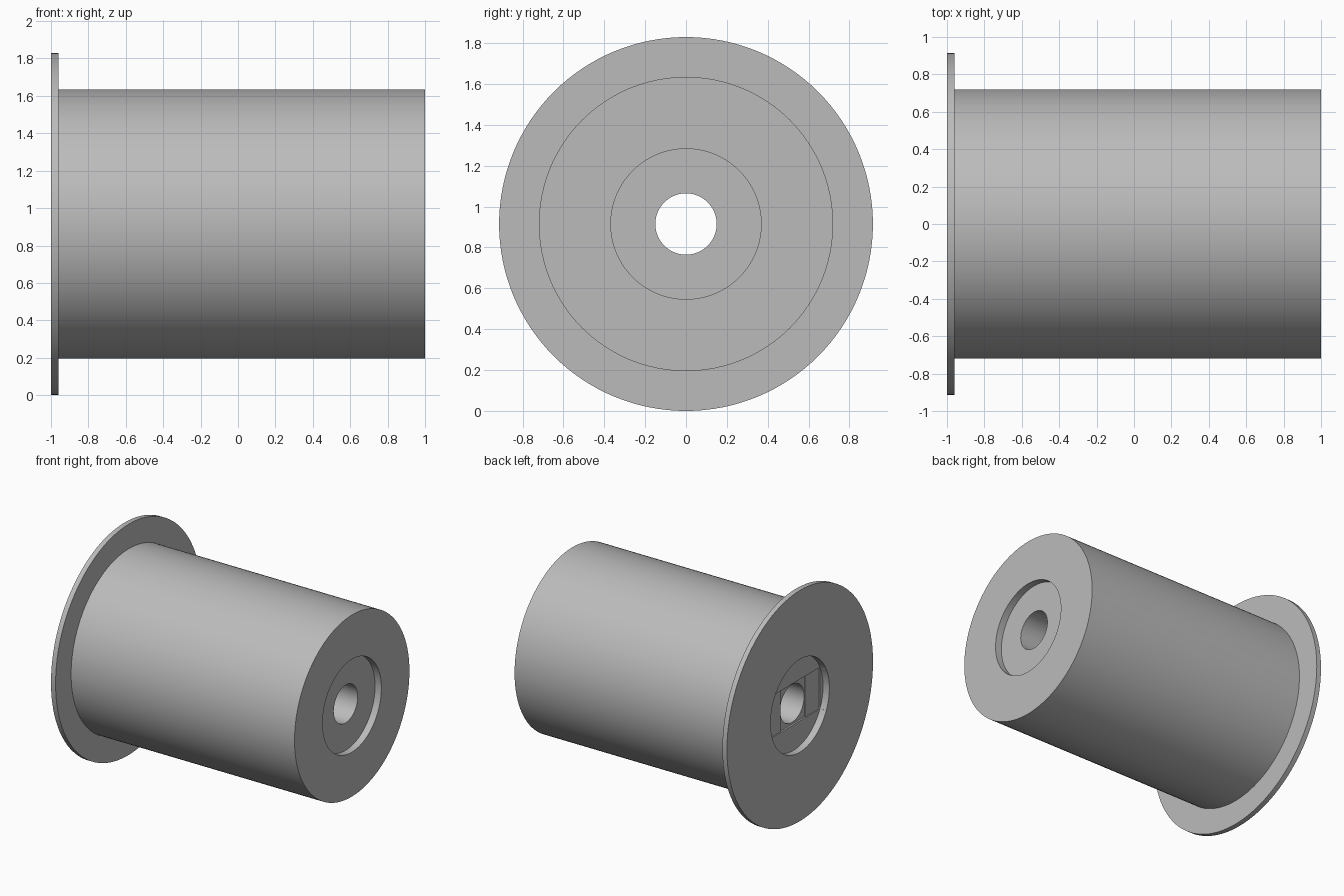
import bpy, bmesh, math
from mathutils import Vector, Matrix

if "Cube" in bpy.data.objects:
    bpy.data.objects.remove(bpy.data.objects["Cube"])

CENTRE_Z = 0.915
grey = bpy.data.materials.new("plain grey")
grey.diffuse_color = (0.5, 0.5, 0.5, 1)
grey.use_nodes = True
grey.node_tree.nodes["Principled BSDF"].inputs["Base Color"].default_value = grey.diffuse_color


def lathe(name, profile, steps=128):
    """Revolve a closed (x, radius) profile around the x axis."""
    bm = bmesh.new()
    ring = [bm.verts.new((x, 0, r)) for x, r in profile]
    edges = [bm.edges.new((ring[i], ring[(i + 1) % len(ring)])) for i in range(len(ring))]
    bmesh.ops.spin(bm, geom=ring + edges, cent=(0, 0, 0), axis=(1, 0, 0),
                   angle=math.tau, steps=steps, use_duplicate=False)
    bmesh.ops.remove_doubles(bm, verts=bm.verts, dist=1e-5)
    bmesh.ops.recalc_face_normals(bm, faces=bm.faces)
    mesh = bpy.data.meshes.new(name)
    bm.to_mesh(mesh)
    bm.free()
    mesh.materials.append(grey)
    obj = bpy.data.objects.new(name, mesh)
    obj.location.z = CENTRE_Z
    bpy.context.collection.objects.link(obj)
    return obj


def cut_box(target, name, centre, size):
    """Subtract a hidden box from the target."""
    bpy.ops.mesh.primitive_cube_add(size=1, location=centre)
    box = bpy.context.object
    box.name = name
    box.scale = size
    box.data.materials.append(grey)
    box.hide_render = True
    box.hide_set(True)
    mod = target.modifiers.new(name, 'BOOLEAN')
    mod.operation = 'DIFFERENCE'
    mod.solver = 'EXACT'
    mod.object = box


# Flanged drum with a recess at each end and a through bore
drum = lathe("flanged_drum", [
    (-1, 0.368), (-1, 0.915), (-0.96, 0.915), (-0.96, 0.72), (1, 0.72),
    (1, 0.368), (0.945, 0.368), (0.945, 0.15), (-0.945, 0.15), (-0.945, 0.368)])

# Shallow key slot across the flange-side recess, with a deeper centre pad
cut_box(drum, "key_slot_cutter", (-0.96, 0, CENTRE_Z), (0.046, 0.66, 0.33))
cut_box(drum, "centre_pad_cutter", (-0.96, 0, CENTRE_Z), (0.058, 0.31, 0.33))

# Smooth the round walls, keep rims sharp
bpy.ops.object.select_all(action='DESELECT')
drum.select_set(True)
bpy.context.view_layer.objects.active = drum
for mod in list(drum.modifiers):
    bpy.ops.object.modifier_apply(modifier=mod.name)
bpy.ops.object.shade_smooth_by_angle(angle=math.radians(30))
